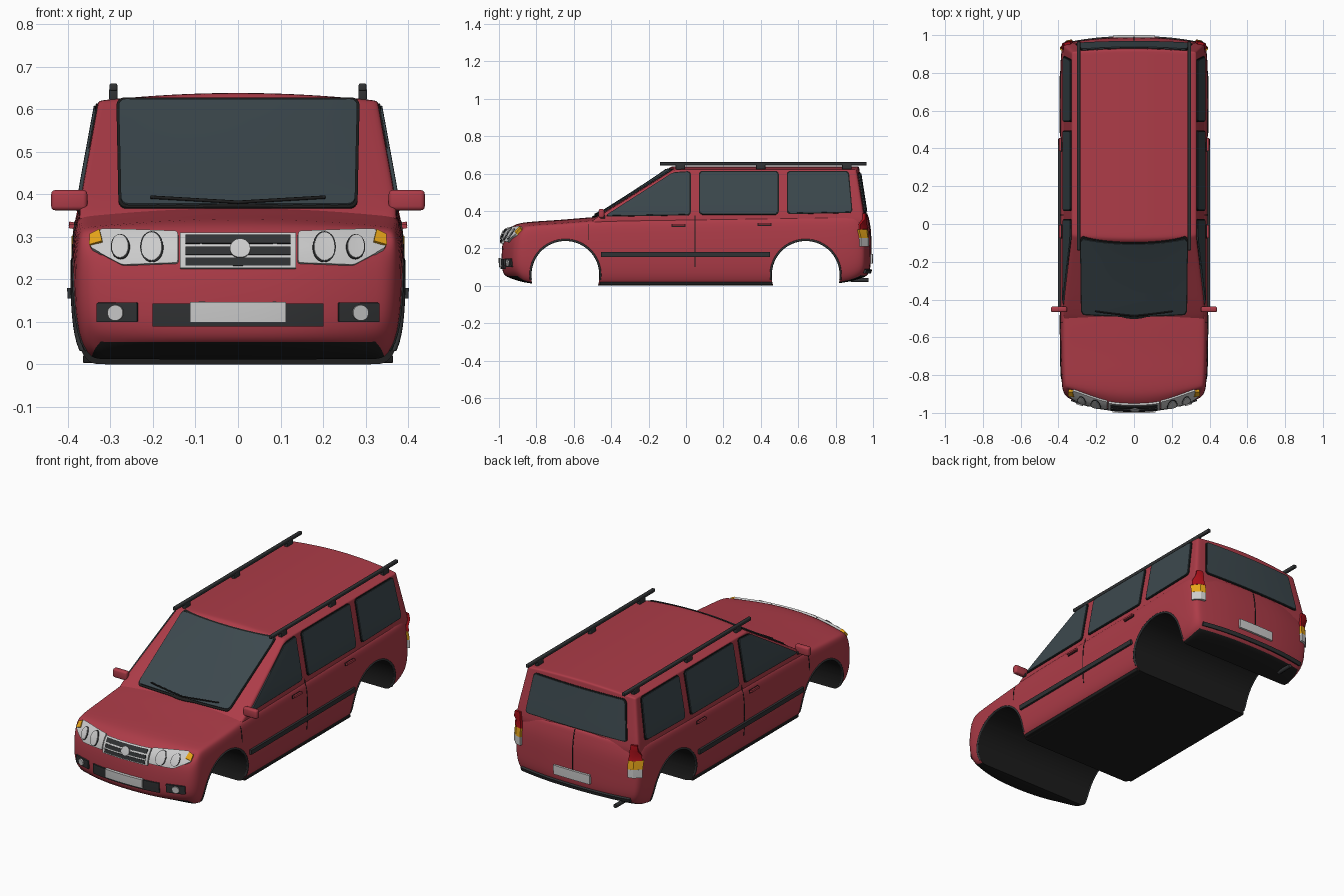
import bpy, bmesh
from math import sin, cos, pi, radians
from mathutils import Vector
from mathutils.bvhtree import BVHTree

if "Cube" in bpy.data.objects:
    bpy.data.objects.remove(bpy.data.objects["Cube"])


def mat(name, r, g, b):
    m = bpy.data.materials.new(name)
    m.diffuse_color = (r, g, b, 1)
    m.use_nodes = True
    m.node_tree.nodes["Principled BSDF"].inputs["Base Color"].default_value = m.diffuse_color
    return m


RED = mat("paint", .42, .045, .065)
BLACK = mat("underside", .012, .012, .012)
TRIM = mat("trim", .03, .032, .034)
GLASS = mat("glass", .045, .065, .075)
LIGHT = mat("lamp", .6, .6, .6)
SILVER = mat("silver", .42, .42, .42)
AMBER = mat("amber", .8, .38, .01)
LAMP_RED = mat("lamp_red", .4, .005, .01)


def interp(x, table):
    for (a, p), (b, q) in zip(table, table[1:]):
        if x <= b:
            return p + (q - p) * max(0, (x - a) / (b - a))
    return table[-1][1]


def add(name, bm, mats):
    me = bpy.data.meshes.new(name)
    bmesh.ops.recalc_face_normals(bm, faces=bm.faces)
    bm.to_mesh(me)
    bm.free()
    for m in mats:
        me.materials.append(m)
    ob = bpy.data.objects.new(name, me)
    bpy.context.collection.objects.link(ob)
    return ob


def bake(ob, angle=35):
    dg = bpy.context.evaluated_depsgraph_get()
    me = bpy.data.meshes.new_from_object(ob.evaluated_get(dg))
    ob.modifiers.clear()
    ob.data = me
    bpy.context.view_layer.objects.active = ob
    bpy.ops.object.select_all(action='DESELECT')
    ob.select_set(True)
    bpy.ops.object.shade_smooth_by_angle(angle=radians(angle))


def shell(name, us, vs, ws, f, mats):
    """Surface of a box grid, shaped by f(u, v, w) and subdivided."""
    bm = bmesh.new()
    cache = {}

    def vert(*k):
        if k not in cache:
            cache[k] = bm.verts.new(f(*k))
        return cache[k]
    axes = (us, vs, ws)
    for ax in range(3):
        b, c = [i for i in range(3) if i != ax]
        for end in (axes[ax][0], axes[ax][-1]):
            for p, p2 in zip(axes[b], axes[b][1:]):
                for q, q2 in zip(axes[c], axes[c][1:]):
                    quad = []
                    for s, t in ((p, q), (p2, q), (p2, q2), (p, q2)):
                        k = [0, 0, 0]
                        k[ax], k[b], k[c] = end, s, t
                        quad.append(vert(*k))
                    face = bm.faces.new(quad)
                    face.material_index = int(ax == 2 and end == ws[0])
    ob = add(name, bm, mats)
    sub = ob.modifiers.new("smooth", 'SUBSURF')
    sub.levels = sub.render_levels = 2
    return ob


# Lower body with bonnet
def body_shape(u, v, w):
    front = min(1, max(0, (-.85 - v) / .14))
    rear = min(1, max(0, (v - .85) / .14))
    zb = interp(v, [(-.99, .05), (-.83, .004), (-.8, 0), (.8, 0), (.99, .05)])
    zt = interp(v, [(-.99, .29), (-.94, .31), (-.85, .322), (-.65, .332), (-.46, .352), (.99, .372)])
    wid = interp(w, [(0, .35), (.12, .379), (.4, .391), (.75, .39), (.93, .384), (1, .373)])
    wid *= interp(v, [(-.99, .91), (-.94, .96), (-.85, .985), (-.65, 1), (.85, 1), (.95, .985), (.99, .95)])
    y = v + front * (.07 * abs(u) ** 3 + interp(w, [(0, .02), (.12, .003), (.4, 0), (.75, .005), (.93, .02), (1, .045)]))
    y -= rear * (.035 * abs(u) ** 3 + interp(w, [(0, .02), (.12, 0), (.75, 0), (1, .02)]))
    return u * wid, y, zb + (zt - zb) * w + .022 * (1 - u * u) * w ** 4


U = [-1, -.92, -.5, 0, .5, .92, 1]
body = shell("body", U, [-.99, -.94, -.85, -.65, -.46, -.2, .1, .45, .65, .85, .95, .99],
             [0, .12, .4, .75, .93, 1], body_shape, [RED, BLACK])


# Cabin with roof
def cabin_shape(u, v, w):
    y0 = -.57 + .49 * w + .02 * u * u
    y1 = .976 - .05 * w - .015 * u * u
    return u * (.384 - .055 * w), y0 + (y1 - y0) * v, .32 + .3 * w + .02 * (1 - u * u) * w ** 6


cabin = shell("cabin", U, [0, .03, .3, .6, .94, .98, 1], [0, .5, .92, .97, 1], cabin_shape, [RED, RED])

# Wheel arches cut through the body
ARCHES = [("front", -.645), ("rear", .64)]
cutters = []
for n, y in ARCHES:
    bpy.ops.mesh.primitive_cylinder_add(vertices=64, radius=.183, depth=1.2,
                                        location=(0, y, .058), rotation=(0, pi / 2, 0))
    c = bpy.context.object
    c.name = n + "_arch_cutter"
    c.hide_render = True
    c.data.materials.append(RED)
    c.data.materials.append(BLACK)
    for p in c.data.polygons:
        p.material_index = 1
    b = body.modifiers.new(n, 'BOOLEAN')
    b.operation, b.solver, b.object = 'DIFFERENCE', 'EXACT', c
    cutters.append(c)
bake(body)
bake(cabin)
for c in cutters:
    bpy.data.objects.remove(c)

# Ray target for everything fitted to the skin
tb = bmesh.new()
tb.from_mesh(body.data)
tb.from_mesh(cabin.data)
TREE = BVHTree.FromBMesh(tb)
tb.free()
VIEWS = {'front': (lambda a, b: (a, -2, b), (0, 1, 0)),
         'back': (lambda a, b: (a, 2, b), (0, -1, 0)),
         'side': (lambda a, b: (2, a, b), (-1, 0, 0))}


def onto(view, a, b, off):
    place, d = VIEWS[view]
    p = Vector(place(a, b))
    loc, nor, *_ = TREE.ray_cast(p, Vector(d))
    if loc is None:
        loc, nor, *_ = TREE.find_nearest(p + Vector(d) * 1.1)
    return loc + nor * off


def decal(name, pts, view, m, bevel=0, off=.004, mirror=False):
    """Flat outline projected onto the skin and thickened."""
    bm = bmesh.new()
    bm.faces.new([bm.verts.new((a, b, 0)) for a, b in pts])
    if bevel:
        bmesh.ops.bevel(bm, geom=bm.verts[:], offset=bevel, segments=4, affect='VERTICES', profile=.5)
    for ax in range(2):
        lo, hi = min(p[ax] for p in pts), max(p[ax] for p in pts)
        no = Vector((1 - ax, ax, 0))
        n = max(1, round((hi - lo) / .025))
        for k in range(1, n):
            bmesh.ops.bisect_plane(bm, geom=bm.verts[:] + bm.edges[:] + bm.faces[:],
                                   plane_co=no * (lo + (hi - lo) * k / n), plane_no=no)
    for v in bm.verts:
        v.co = onto(view, v.co.x, v.co.y, off / 2)
    ob = add(name, bm, [m])
    s = ob.modifiers.new("thick", 'SOLIDIFY')
    s.thickness, s.offset = off, 0
    if mirror:
        ob.modifiers.new("mirror", 'MIRROR')
    bake(ob, 30)


def rect(a0, a1, b0, b1):
    return [(a0, b0), (a1, b0), (a1, b1), (a0, b1)]


def oval(a, b, r, r2, n=24):
    return [(a + r * cos(2 * pi * i / n), b + r2 * sin(2 * pi * i / n)) for i in range(n)]


def tube(name, pts, r, m, mirror=False):
    cu = bpy.data.curves.new(name, 'CURVE')
    cu.dimensions, cu.bevel_depth, cu.bevel_resolution, cu.use_fill_caps = '3D', r, 2, True
    sp = cu.splines.new('POLY')
    sp.points.add(len(pts) - 1)
    for q, p in zip(sp.points, pts):
        q.co = (*p, 1)
    cu.materials.append(m)
    ob = bpy.data.objects.new(name, cu)
    bpy.context.collection.objects.link(ob)
    if mirror:
        ob.modifiers.new("mirror", 'MIRROR')


def box(name, c, size, m, bevel=.004, mirror=True):
    bm = bmesh.new()
    bmesh.ops.create_cube(bm, size=1)
    for v in bm.verts:
        v.co = Vector([v.co[i] * size[i] + c[i] for i in range(3)])
    bmesh.ops.bevel(bm, geom=bm.edges[:], offset=bevel, segments=3, affect='EDGES', profile=.5)
    ob = add(name, bm, [m])
    if mirror:
        ob.modifiers.new("mirror", 'MIRROR')
    bake(ob)


# Windows with dark seals
for name, pts, view, mir in (
        ("windscreen", [(-.275, .372), (.275, .372), (.28, .618), (-.28, .618)], 'front', False),
        ("rear_window", [(-.305, .395), (.305, .395), (.275, .6), (-.275, .6)], 'back', False),
        ("front_side_window", [(-.43, .375), (.02, .382), (.02, .607), (-.075, .6)], 'side', True),
        ("middle_side_window", rect(.075, .49, .385, .607), 'side', True),
        ("rear_side_window", [(.545, .388), (.885, .395), (.865, .607), (.545, .607)], 'side', True)):
    ca = sum(p[0] for p in pts) / 4
    cb = sum(p[1] for p in pts) / 4
    big = [(a + (.006 if a > ca else -.006), b + (.006 if b > cb else -.006)) for a, b in pts]
    decal(name + "_seal", big, view, BLACK, .018, .004, mir)
    decal(name, pts, view, GLASS, .016, .008, mir)

# Headlights
decal("headlight", [(.345, .27), (.32, .312), (.14, .305), (.14, .237), (.27, .232)], 'front', LIGHT, .006, .012, True)
decal("indicator", [(.345, .272), (.315, .28), (.322, .308), (.345, .298)], 'front', AMBER, 0, .016, True)
for n, x, r in (("inner", .2, .027), ("outer", .273, .022)):
    decal(n + "_lens_ring", oval(x, .27, r, r * 1.2), 'front', TRIM, 0, .015, True)
    decal(n + "_lens", oval(x, .27, r * .9, r * 1.1), 'front', LIGHT, 0, .018, True)

# Grille and front bumper
decal("grille_frame", rect(-.135, .135, .225, .302), 'front', LIGHT, 0, .012)
for i, z in enumerate((.23, .254, .278)):
    decal(f"grille_slot_{i}", rect(-.122, .122, z, z + .018), 'front', TRIM, 0, .015)
decal("grille_boss", oval(.005, .267, .024, .02), 'front', LIGHT, 0, .019)
decal("lower_grille", rect(-.2, .2, .09, .143), 'front', TRIM, 0, .008)
decal("front_plate", rect(-.112, .112, .1, .147), 'front', LIGHT, 0, .016)
decal("fog_lamp_recess", rect(.235, .33, .1, .145), 'front', TRIM, .003, .008, True)
decal("fog_lamp", oval(.285, .122, .018, .018), 'front', LIGHT, 0, .014, True)

# Tail
decal("tail_light_red", [(.325, .3), (.378, .3), (.366, .385), (.337, .385)], 'back', LAMP_RED, 0, .014, True)
decal("tail_light_amber", rect(.325, .38, .255, .3), 'back', AMBER, 0, .014, True)
decal("tail_light_white", rect(.325, .38, .21, .255), 'back', LIGHT, 0, .014, True)
decal("rear_plate", rect(-.11, .11, .12, .17), 'back', LIGHT, 0, .012)
decal("tailgate_seam", rect(-.002, .002, .17, .385), 'back', BLACK, 0, .003)
decal("rear_bumper_strip", rect(-.33, .33, .07, .088), 'back', TRIM, 0, .012)
tube("exhaust", [(-.25, .88, .03), (-.25, .975, .03)], .011, TRIM)

# Sides
decal("side_trim", rect(-.455, .45, .155, .18), 'side', TRIM, 0, .012, True)
decal("door_seam", rect(.046, .05, .1, .375), 'side', BLACK, 0, .002, True)
decal("wing_seam", rect(-.522, -.518, .245, .33), 'side', BLACK, 0, .002, True)
for n, y, z in (("front", -.04, .322), ("rear", .42, .327)):
    decal(n + "_handle_recess", rect(y - .037, y + .037, z - .008, z + .008), 'side', BLACK, 0, .003, True)
    decal(n + "_door_handle", rect(y - .034, y + .034, z - .004, z + .006), 'side', RED, 0, .014, True)
for n, y in ARCHES:
    arc = [radians(-8 + 196 * i / 32) for i in range(33)]
    tube(n + "_arch_lip", [onto('side', y + .187 * cos(t), .058 + .187 * sin(t), -.002) for t in arc], .006, TRIM, True)
box("sill", (.35, 0, .012), (.03, .92, .018), BLACK)

# Mirrors, wipers and roof rails
box("mirror", (.397, -.452, .386), (.085, .03, .048), RED, .01)
box("mirror_arm", (.36, -.445, .368), (.04, .024, .018), TRIM)
for n, s in (("left", 1), ("right", -1)):
    tube(n + "_wiper", [onto('front', s * .205 * i / 8, .372 + .012 * i / 8, .011) for i in range(9)], .004, BLACK)
box("roof_rail", (.293, .413, .652), (.018, 1.105, .018), TRIM)
for n, y in (("front", -.03), ("middle", .4), ("rear", .86)):
    box(n + "_rail_foot", (.293, y, .635), (.02, .05, .03), TRIM)
